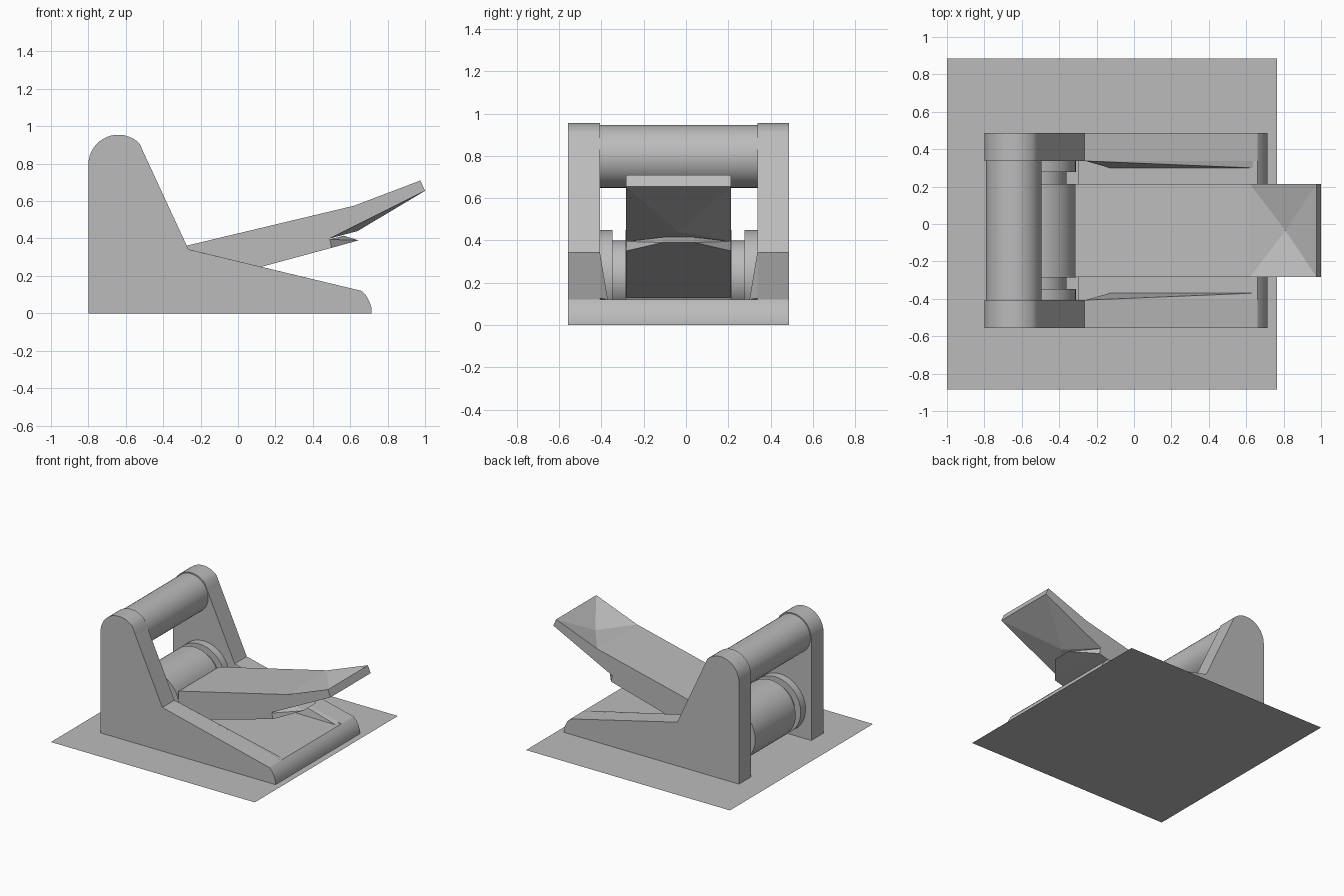
import bpy
import bmesh
from math import cos, sin, pi, radians
from mathutils import Matrix

old = bpy.data.objects.get("Cube")
if old:
    bpy.data.objects.remove(old, do_unlink=True)

MID = -0.035  # y of the mechanism's centre line

grey = bpy.data.materials.new("plain grey")
grey.use_nodes = True
COLOUR = (0.5, 0.5, 0.5, 1)
grey.diffuse_color = COLOUR
grey.node_tree.nodes["Principled BSDF"].inputs["Base Color"].default_value = COLOUR


def finish(bm, name, smooth=False):
    bmesh.ops.recalc_face_normals(bm, faces=bm.faces)
    mesh = bpy.data.meshes.new(name)
    bm.to_mesh(mesh)
    bm.free()
    mesh.materials.append(grey)
    obj = bpy.data.objects.new(name, mesh)
    bpy.context.collection.objects.link(obj)
    if smooth:
        bpy.ops.object.select_all(action='DESELECT')
        obj.select_set(True)
        bpy.context.view_layer.objects.active = obj
        bpy.ops.object.shade_smooth_by_angle(angle=radians(30))
    return obj


def extrude(name, profile, y0, y1, smooth=False):
    """Extrude an x-z profile along y, measured from the centre line."""
    bm = bmesh.new()
    face = bm.faces.new([bm.verts.new((x, MID + y0, z)) for x, z in profile])
    out = bmesh.ops.extrude_face_region(bm, geom=[face])
    moved = [v for v in out["geom"] if isinstance(v, bmesh.types.BMVert)]
    bmesh.ops.translate(bm, verts=moved, vec=(0, y1 - y0, 0))
    return finish(bm, name, smooth)


def hull(name, points):
    bm = bmesh.new()
    for x, y, z in points:
        bm.verts.new((x, MID + y, z))
    bmesh.ops.convex_hull(bm, input=bm.verts)
    bmesh.ops.dissolve_limit(bm, angle_limit=0.01, verts=bm.verts, edges=bm.edges)
    return finish(bm, name)


def cylinder(name, x, z, r, y0, y1):
    bm = bmesh.new()
    place = Matrix.Translation((x, MID + (y0 + y1) / 2, z)) @ Matrix.Rotation(pi / 2, 4, 'X')
    bmesh.ops.create_cone(bm, cap_ends=True, segments=40, radius1=r, radius2=r,
                          depth=abs(y1 - y0), matrix=place)
    return finish(bm, name, True)


# Ground sheet
bm = bmesh.new()
bm.faces.new([bm.verts.new(p) for p in
              ((-1, -0.885, 0), (0.765, -0.885, 0), (0.765, 0.885, 0), (-1, 0.885, 0))])
finish(bm, "ground_sheet")

# Side panels with rounded tops, and their tapered inner fillets
LIP = [(0.66, 0.12), (0.685, 0.095), (0.703, 0.062), (0.715, 0.025), (0.715, 0)]
arc = [(-0.64 + 0.16 * cos(a), 0.795 + 0.16 * sin(a))
       for a in (pi - i * radians(136) / 16 for i in range(17))]
panel = [(-0.8, 0)] + arc + [(-0.505, 0.86), (-0.265, 0.342)] + LIP
for side, word in ((-1, "front"), (1, "rear")):
    extrude(word + "_side_panel", panel, side * 0.372, side * 0.522, True)
    hull(word + "_inner_fillet", [
        (-0.26, side * 0.372, 0.341), (-0.13, side * 0.335, 0.12),
        (0.635, side * 0.335, 0.12), (0.635, side * 0.372, 0.126),
        (-0.26, side * 0.372, 0.12)])
    # Hinge hub and end disc
    cylinder(word + "_hinge_hub", -0.53, 0.23, 0.17, side * 0.25, side * 0.32)
    cylinder(word + "_hinge_disc", -0.53, 0.23, 0.22, side * 0.312, side * 0.372)

# Floor between the panels
extrude("floor_slab", [(-0.3, 0), (-0.3, 0.12)] + LIP, -0.372, 0.372, True)

# Top bar and pedal roller
cylinder("top_bar", -0.643, 0.797, 0.149, -0.372, 0.372)
cylinder("pedal_roller", -0.53, 0.23, 0.22, -0.25, 0.25)

# Pedal: dished toe above, shallow keel below
W = 0.248
outline = [(-0.315, 0.352), (0.62, 0.575), (0.975, 0.71), (1.0, 0.655),
           (0.49, 0.4), (0.5, 0.35), (0.13, 0.25), (-0.315, 0.13)]
bm = bmesh.new()
near = [bm.verts.new((x, MID - W, z)) for x, z in outline]
far = [bm.verts.new((x, MID + W, z)) for x, z in outline]
bm.faces.new(near)
bm.faces.new(far)
centres = {1: (0.81, MID, 0.575), 3: (0.64, MID, 0.44)}
for i in range(len(outline)):
    j = (i + 1) % len(outline)
    ring = [near[i], near[j], far[j], far[i]]
    if i in centres:
        tip = bm.verts.new(centres[i])
        for k in range(4):
            bm.faces.new((ring[k], ring[(k + 1) % 4], tip))
    else:
        bm.faces.new(ring)
finish(bm, "pedal")

# Tongue under the pedal
tongue = []
for s in (-1, 1):
    tongue += [(0.5, s * W, 0.35), (0.49, s * W, 0.395),
               (0.645, s * 0.075, 0.39), (0.565, s * 0.075, 0.415)]
hull("pedal_tongue", tongue)
